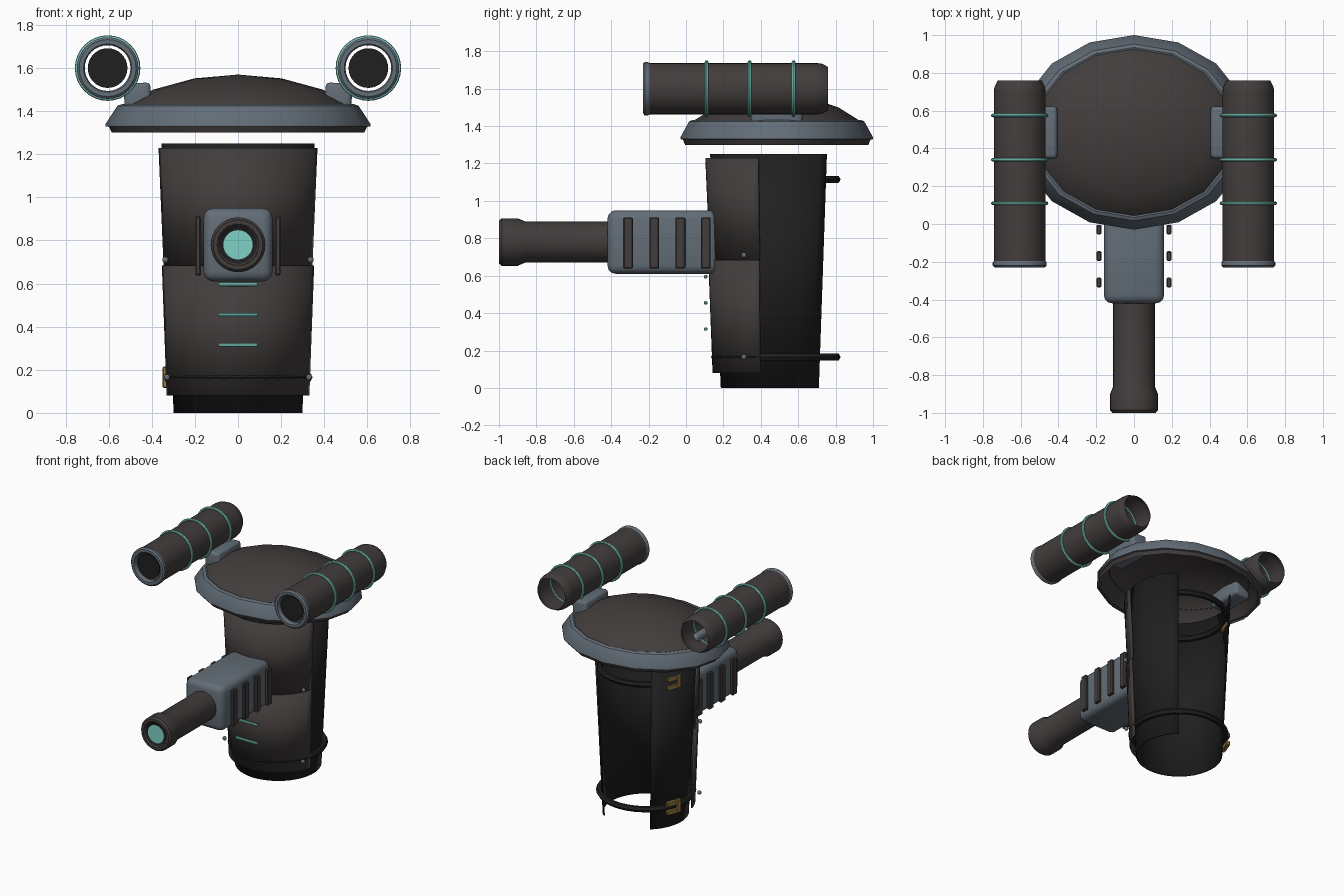
import bpy, bmesh, math
from math import pi, radians
from mathutils import Matrix

if "Cube" in bpy.data.objects:
    bpy.data.objects.remove(bpy.data.objects["Cube"])


def material(name, rgb):
    m = bpy.data.materials.new(name)
    m.use_nodes = True
    m.diffuse_color = (*rgb, 1)
    m.node_tree.nodes["Principled BSDF"].inputs["Base Color"].default_value = (*rgb, 1)
    return m


BROWN = material("dark warm brown", (0.054, 0.047, 0.045))
BLACK = material("black rubber", (0.014, 0.014, 0.014))
GREY = material("blue grey metal", (0.125, 0.155, 0.185))
TEAL = material("teal glow", (0.22, 0.64, 0.56))
GOLD = material("brass", (0.32, 0.19, 0.055))
CY = 0.485          # depth of the sleeve and dome axis
ALONG_Y = (pi / 2, 0, 0)  # turns an upright lathe so its top faces the front


def finish(bm, name, mat, loc=(0, 0, 0), rot=(0, 0, 0), angle=35):
    bmesh.ops.recalc_face_normals(bm, faces=bm.faces)
    me = bpy.data.meshes.new(name)
    bm.to_mesh(me)
    bm.free()
    me.materials.append(mat)
    ob = bpy.data.objects.new(name, me)
    bpy.context.collection.objects.link(ob)
    ob.location, ob.rotation_euler = loc, rot
    bpy.ops.object.select_all(action="DESELECT")
    ob.select_set(True)
    bpy.context.view_layer.objects.active = ob
    bpy.ops.object.shade_smooth_by_angle(angle=radians(angle))
    return ob


def lathe(name, profile, mat, loc=(0, 0, 0), rot=(0, 0, 0), steps=32,
          arc=(0, 360), sx=1, loop=False, thick=0):
    """Sweep (radius, height) points round z; a partial arc stays open."""
    bm = bmesh.new()
    full = arc[1] - arc[0] >= 360
    rings = []
    for i in range(steps if full else steps + 1):
        a = radians(arc[0] + (arc[1] - arc[0]) * i / steps)
        rings.append([bm.verts.new((r * math.cos(a) * sx, r * math.sin(a), z))
                      for r, z in profile])
    n = len(profile)
    for i in range(steps):
        p, q = rings[i], rings[(i + 1) % len(rings)]
        for j in range(n if loop else n - 1):
            k = (j + 1) % n
            bm.faces.new((p[j], q[j], q[k], p[k]))
    bmesh.ops.remove_doubles(bm, verts=bm.verts, dist=1e-5)
    ob = finish(bm, name, mat, loc, rot)
    if thick:
        mod = ob.modifiers.new("thickness", "SOLIDIFY")
        mod.thickness = thick
        mod.offset = 0
    return ob


def ring(name, major, minor, mat, loc, rot=(0, 0, 0), sides=8):
    prof = [(major + minor * math.cos(2 * pi * k / sides),
             minor * math.sin(2 * pi * k / sides)) for k in range(sides)]
    return lathe(name, prof, mat, loc, rot, loop=True)


def box(name, size, loc, mat, bevel=0.01, rot=(0, 0, 0), segments=3):
    bm = bmesh.new()
    bmesh.ops.create_cube(bm, size=1, matrix=Matrix.Diagonal((*size, 1)))
    bmesh.ops.bevel(bm, geom=bm.edges[:], offset=bevel, segments=segments,
                    profile=0.5, affect="EDGES")
    return finish(bm, name, mat, loc, rot)


def stud(name, loc):
    bm = bmesh.new()
    bmesh.ops.create_uvsphere(bm, u_segments=10, v_segments=6, radius=0.015)
    return finish(bm, name, GREY, loc, angle=60)


# Sleeve: black liner open at the back, with two brown plates over the front
lathe("sleeve_liner", [(0.295, 0), (0.352, 1.25)], BLACK, (0, CY, 0),
      arc=(131, 409), thick=0.008)
FRONT = (195, 345)
lathe("upper_front_plate", [(0.352, 0.685), (0.376, 1.23)], BROWN, (0, CY, 0),
      steps=24, arc=FRONT, thick=0.012)
lathe("lower_front_plate", [(0.337, 0.08), (0.36, 0.685)], BROWN, (0, CY, 0),
      steps=24, arc=FRONT, thick=0.012)

# Straps with brass buckles
for label, z, major in (("upper", 1.115, 0.325), ("lower", 0.165, 0.325)):
    ring(label + "_strap", major, 0.022, BLACK, (0, CY - 0.005, z), sides=6)
    a = radians(160)
    turn = Matrix.Rotation(a, 3, "Z")
    for part, w, h, dy, dz in (("bar", 0.035, 0.1, 0.035, 0),
                               ("top_arm", 0.08, 0.035, -0.02, 0.032),
                               ("bottom_arm", 0.08, 0.035, -0.02, -0.032)):
        x, y, _ = turn @ Matrix.Translation((major + 0.015, dy, 0)).translation
        box(f"{label}_buckle_{part}", (0.03, w, h), (x, y + CY, z + dz), GOLD,
            0.005, (0, 0, a), 1)

# Side studs on the sleeve
for side, s in (("left", 1), ("right", -1)):
    stud(side + "_upper_stud", (s * 0.337, 0.31, 0.71))
    stud(side + "_lower_stud", (s * 0.33, 0.31, 0.165))

# Glowing strips on the front
for i, z in enumerate((0.315, 0.455, 0.595)):
    box(f"light_strip_{i + 1}", (0.185, 0.02, 0.018), (0, 0.105, z), TEAL, 0.005,
        segments=1)

# Gun housing with side ribs
box("gun_housing", (0.32, 0.59, 0.34), (0, -0.125, 0.78), GREY, 0.045)
for side, s in (("left", 1), ("right", -1)):
    for i, y in enumerate((-0.31, -0.17, -0.03, 0.105)):
        box(f"{side}_rib_{i + 1}", (0.026, 0.052, 0.275), (s * 0.185, y, 0.775),
            BROWN, 0.006, segments=1)

# Barrel with flared muzzle and glowing lens
lathe("gun_barrel", [(0, 0.38), (0.11, 0.38), (0.11, 0.86), (0.127, 0.9),
                     (0.127, 0.985), (0.115, 1.0), (0.095, 1.0), (0.082, 0.985)],
      BROWN, (0, 0, 0.78), ALONG_Y)
lathe("muzzle_lining", [(0.097, 1.0), (0.082, 0.985), (0.066, 0.982)], BLACK,
      (0, -0.001, 0.78), ALONG_Y)
lathe("muzzle_lens", [(0.068, 0.98), (0.068, 0.988), (0, 0.988)], TEAL,
      (0, 0, 0.78), ALONG_Y)

# Oval shoulder dome with grey rim
lathe("shoulder_dome", [(0, 1.57), (0.17, 1.552), (0.33, 1.5), (0.445, 1.428),
                        (0.505, 1.335), (0.49, 1.3)],
      BROWN, (0, CY, 0), steps=16, sx=1.195)
lathe("dome_rim", [(0.435, 1.428), (0.45, 1.433), (0.468, 1.425), (0.515, 1.34),
                   (0.515, 1.33), (0.49, 1.326)],
      GREY, (0, CY, 0), steps=16, sx=1.195)

# Shoulder cannons on brackets
for side, s in (("left", 1), ("right", -1)):
    at = (s * 0.605, 0, 1.6)
    box(side + "_cannon_bracket", (0.125, 0.275, 0.15), (s * 0.465, 0.485, 1.455),
        GREY, 0.02, (0, s * radians(4), 0))
    lathe(side + "_cannon_tube", [(0.116, -0.76), (0.134, -0.725), (0.137, -0.7),
                                  (0.137, 0.2)], BROWN, at, ALONG_Y)
    lathe(side + "_cannon_rim", [(0.137, 0.195), (0.143, 0.205), (0.143, 0.22),
                                 (0.132, 0.23), (0.112, 0.23), (0.106, 0.22),
                                 (0.106, 0.195)], GREY, at, ALONG_Y, loop=True)
    lathe(side + "_cannon_core", [(0, 0.205), (0.092, 0.205), (0.092, 0.212),
                                  (0, 0.212)], BLACK, at, ALONG_Y)
    for i, y in enumerate((0.11, 0.34, 0.575)):
        ring(f"{side}_cannon_band_{i + 1}", 0.142, 0.01, TEAL,
             (at[0], y, at[2]), ALONG_Y)
